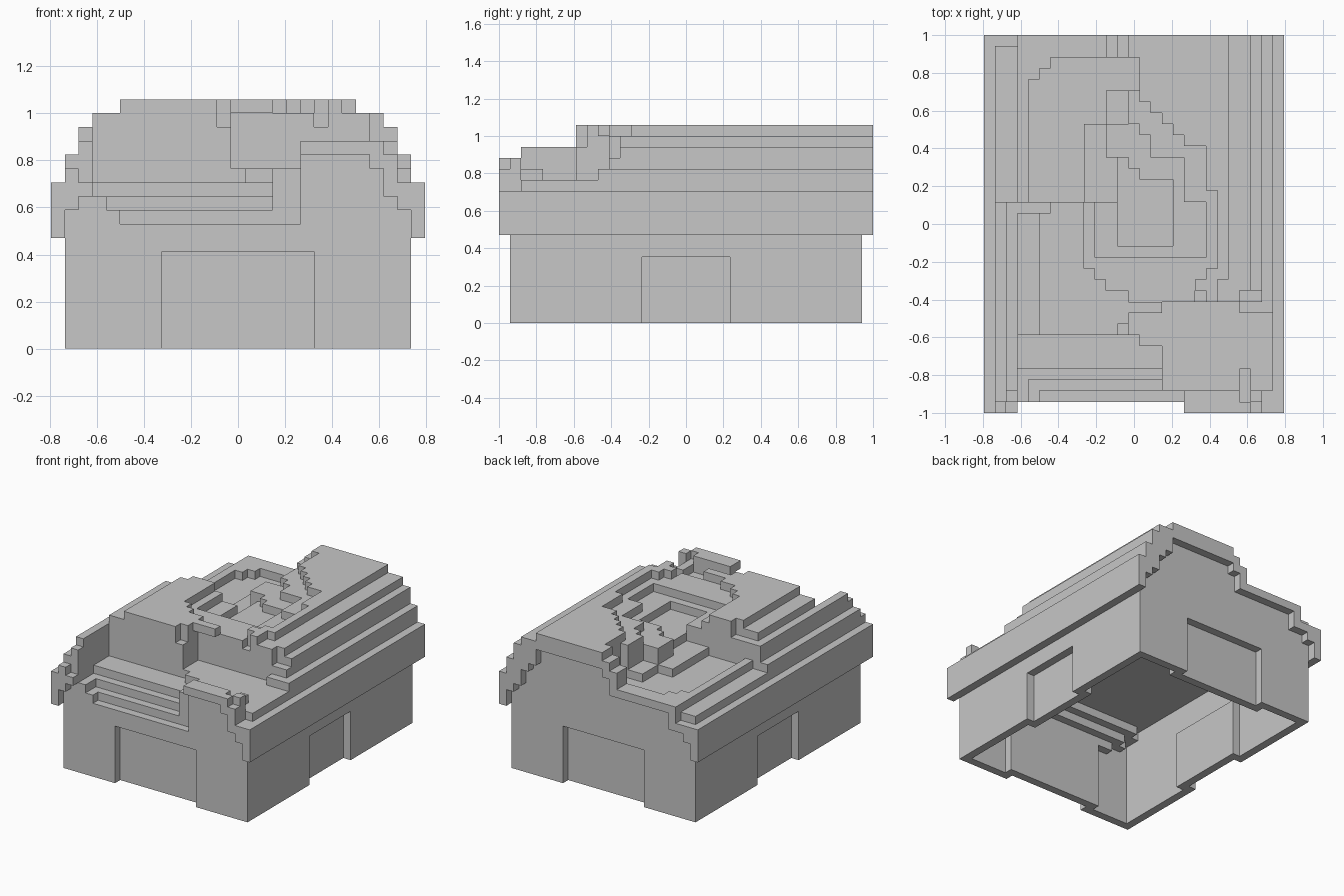
import bpy, bmesh, math

cube = bpy.data.objects.get("Cube")
if cube:
    bpy.data.objects.remove(cube, do_unlink=True)

U = 1 / 17              # size of one block
NX, NY = 27, 34         # footprint in blocks

stone = bpy.data.materials.new("plain grey")
stone.use_nodes = True
grey = (0.57, 0.57, 0.57, 1)
stone.diffuse_color = grey
stone.node_tree.nodes["Principled BSDF"].inputs["Base Color"].default_value = grey


def cells(x0, x1, y0, y1):
    """Grid cells inside a rectangle given in blocks from the centre."""
    for i in range(round(x0 + 13.5), round(x1 + 13.5)):
        for j in range(round(y0 + 17), round(y1 + 17)):
            yield i, j


def skin(name, blocks):
    """Make an object from the outer faces of a set of blocks."""
    bm = bmesh.new()
    verts = {}

    def corner(p):
        if p not in verts:
            verts[p] = bm.verts.new(((p[0] - 13.5) * U, (p[1] - 17) * U, p[2] * U))
        return verts[p]

    for b in blocks:
        for axis in range(3):
            for side in (0, 1):
                n = list(b)
                n[axis] += 2 * side - 1
                if tuple(n) in blocks:
                    continue
                ring = []
                for s, t in ((0, 0), (1, 0), (1, 1), (0, 1)):
                    p = list(b)
                    p[axis] += side
                    p[(axis + 1) % 3] += s
                    p[(axis + 2) % 3] += t
                    ring.append(corner(tuple(p)))
                bm.faces.new(ring if side else ring[::-1])
    bmesh.ops.dissolve_limit(bm, angle_limit=math.radians(1),
                             verts=bm.verts[:], edges=bm.edges[:])
    mesh = bpy.data.meshes.new(name)
    bm.to_mesh(mesh)
    bm.free()
    mesh.materials.append(stone)
    obj = bpy.data.objects.new(name, mesh)
    bpy.context.collection.objects.link(obj)


# Roof heights, painted as rectangles from broad to detailed
top = {}


def paint(x0, x1, y0, y1, h):
    for c in cells(x0, x1, y0, y1):
        top[c] = h


# Stepped gable roof
for half, h in ((13.5, 12), (12.5, 14), (11.5, 16), (10.5, 17), (8.5, 18)):
    paint(-half, half, -17, 17, h)

# Broken front with its flat attic floor
paint(-10.5, 12.5, -15, -10, 13)
paint(-1.5, -0.5, -10, -9, 16)
paint(-0.5, 12.5, -10, -8, 13)
paint(-0.5, 9.5, -8, -7, 13)
paint(9.5, 12.5, -8, -7, 14)
paint(9.5, 11.5, -7, -6, 15)
paint(7.5, 8.5, -7, -5, 17)

# Front rim of the roof, right and left ends
paint(4.5, 11.5, -17, -15, 15)
paint(10.5, 11.5, -17, -16, 14)
paint(11.5, 12.5, -17, -15, 12)
paint(9.5, 10.5, -16, -13, 14)
paint(-11.5, -10.5, -16, -15, 15)
paint(-11.5, -10.5, -17, -16, 12)
paint(-12.5, -11.5, -17, -16, 13)

# Ledges stepping down to the front wall
paint(-10.5, 2.5, -13, -11, 12)
paint(-10.5, 0.5, -11, -10, 12)
for y, h in ((-14, 11), (-15, 10)):
    paint(-10.5, 2.5, y, y + 1, h)
paint(-10.5, 4.5, -16, -15, 9)
paint(-9.5, -8.5, -16, -15, 10)
paint(-10.5, -9.5, -16, -14, 11)
paint(-10.5, 4.5, -17, -16, 0)

# Ragged hollow in the crown: outer ring, inner ring, bottom
for y0, y1, x0, x1 in ((-7, -6, -.5, 5.5), (-6, -5, -2.5, 5.5), (-5, -4, -3.5, 6.5),
                       (-4, 3, -4.5, 7.5), (3, 7, -4.5, 6.5),
                       (7, 8, -4.5, 4.5), (8, 9, -4.5, 3.5), (9, 10, -4.5, 2.5),
                       (10, 11, -4.5, 1.5), (11, 15, -4.5, .5)):
    paint(x0, x1, y0, y1, 17)
paint(5.5, 6.5, -7, -6, 16)
for y0, y1, x0, x1 in ((-3, 2, -3.5, 6.5), (2, 6, -2.5, 4.5),
                       (6, 8, -2.5, 1.5), (8, 9, -2.5, .5)):
    paint(x0, x1, y0, y1, 16)
for y0, y1, x1 in ((-2, 4, 3.5), (4, 5, .5), (5, 6, -.5)):
    paint(-1.5, x1, y0, y1, 15)

# Collapsed back quarter: low rim, side strip, sunken floor and a raised slab
paint(-10.5, -2.5, 2, 17, 14)
paint(-2.5, -1.5, 2, 6, 14)
paint(-12.5, -10.5, 2, 16, 13)
paint(-12.5, -10.5, 16, 17, 12)
paint(-9.5, -4.5, 2, 9, 13)
paint(-9.5, -2.5, 9, 12, 13)
paint(-9.5, 0.5, 12, 15, 13)
paint(-2.5, -0.5, 9, 12, 14)
paint(-9.5, -8.5, 13, 15, 14)
paint(-8.5, -7.5, 14, 15, 14)
paint(-2.5, -1.5, 15, 17, 16)
paint(-1.5, -0.5, 15, 17, 17)
paint(-10.5, -7.5, 1, 2, 16)


def underside(i, j):
    """Bottom of the roof: a flat ceiling inside, the slope at the gable ends."""
    x = abs(i - 13)
    base = next(b for lim, b in ((8, 16), (9, 14), (10, 13), (11, 11), (12, 10), (13, 8))
                if x <= lim)
    if 0 < j < NY - 1:
        base = min(base, 11)
    near = [top.get((i + a, j + b), 0) for a, b in
            ((0, 0), (1, 0), (-1, 0), (0, 1), (0, -1))]
    return min([base] + [h - 1 for h in near if h])


roof = {(i, j, k) for (i, j), h in top.items() if h
        for k in range(underside(i, j), h)}
# Overhanging piece of the crown above the attic floor
roof |= {(i, j, 17) for i, j in cells(-.5, 2.5, -8, -7)}
skin("stepped_roof", roof)

# Walls, one block thick, up to the roof
walls = set()
for i, j in cells(-12.5, 12.5, -16, 16):
    if i in (1, NX - 2) or j in (1, NY - 2):
        walls |= {(i, j, k) for k in range(underside(i, j))}

# Doorways set back into each wall
for name, x, y, w, h, dx, dy in (("front_door_panel", 0, -15.5, 5.5, 7, 0, 1),
                                 ("back_door_panel", 0, 15.5, 5.5, 7, 0, -1),
                                 ("left_side_panel", 12, 0, 4, 6, -1, 0),
                                 ("right_side_panel", -12, 0, 4, 6, 1, 0)):
    rx, ry = (w, .5) if dy else (.5, w)
    walls -= {(i, j, k) for i, j in cells(x - rx, x + rx, y - ry, y + ry)
              for k in range(h)}
    px, py = rx + abs(dy), ry + abs(dx)
    skin(name, {(i + dx, j + dy, k) for i, j in cells(x - px, x + px, y - py, y + py)
                for k in range(h + 1)})
skin("walls", walls)
